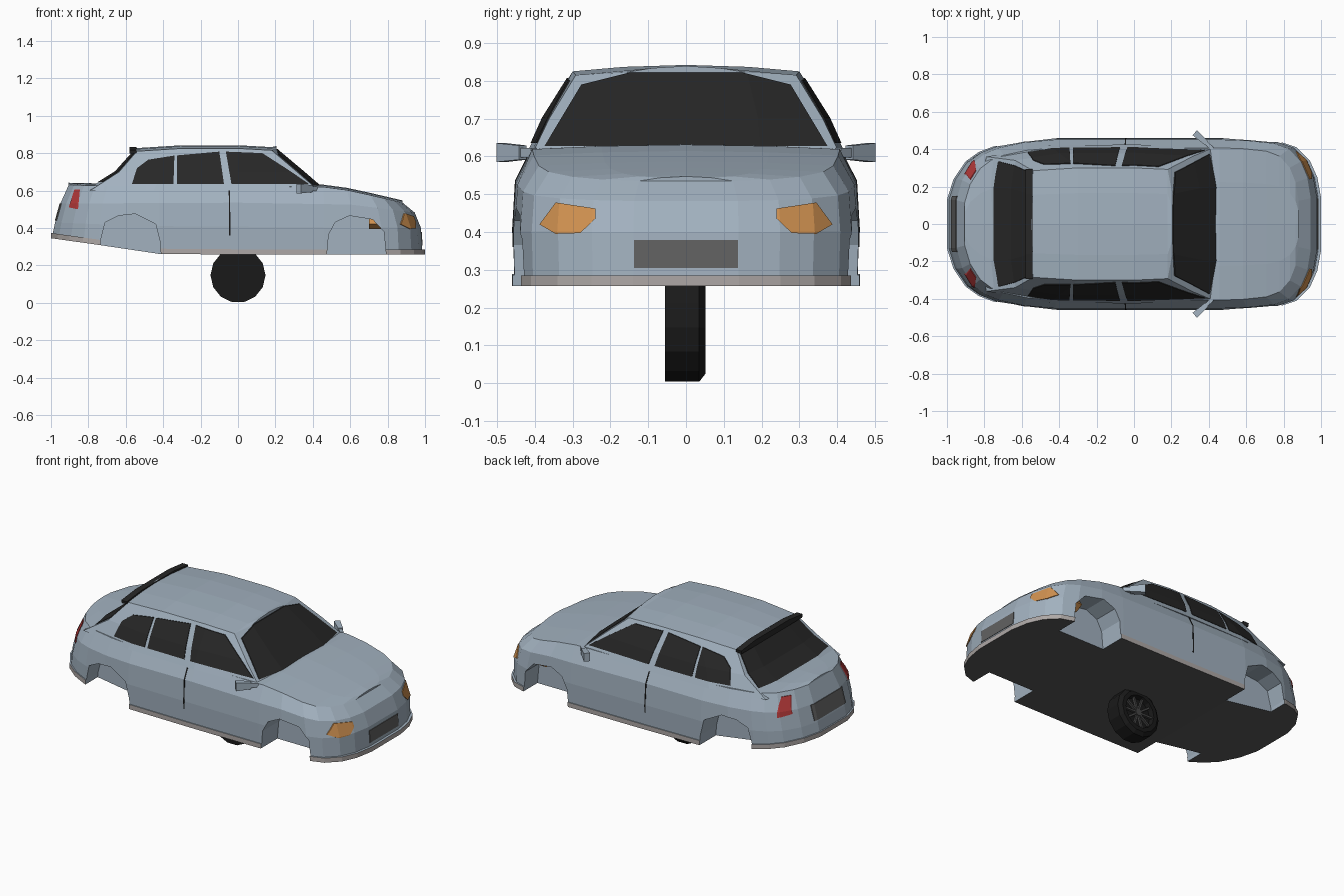
import bpy, bmesh, math
from mathutils import Matrix

if "Cube" in bpy.data.objects:
    bpy.data.objects.remove(bpy.data.objects["Cube"])


def material(name, r, g, b):
    m = bpy.data.materials.new(name)
    m.diffuse_color = (r, g, b, 1)
    m.use_nodes = True
    m.node_tree.nodes["Principled BSDF"].inputs["Base Color"].default_value = m.diffuse_color
    return m


PAINT = material("paint", .36, .44, .52)
TRIM = material("trim", .42, .39, .38)
FLOOR = material("underside", .10, .10, .10)
BLACK = material("black", .02, .02, .02)
RUBBER = material("rubber", .01, .01, .01)
RIM = material("rim", .06, .06, .06)
PLATE = material("plate", .12, .12, .12)
AMBER = material("amber", .62, .28, .08)
RED = material("red", .45, .04, .04)


def make(name, verts, faces, mats, idx=None):
    me = bpy.data.meshes.new(name)
    me.from_pydata(verts, [], faces)
    for m in mats:
        me.materials.append(m)
    if idx:
        me.polygons.foreach_set("material_index", idx)
    bm = bmesh.new()
    bm.from_mesh(me)
    bmesh.ops.recalc_face_normals(bm, faces=bm.faces)
    bm.to_mesh(me)
    bm.free()
    ob = bpy.data.objects.new(name, me)
    bpy.context.collection.objects.link(ob)
    return ob


def loft(name, levels, crown, mats, strip=False):
    """Closed shell: levels of (x, half width, z) per station, bridged over the top."""
    K, S = len(levels), len(levels[0])
    verts, faces, idx = [], [], []
    for i in range(S):
        left = [(l[i][0], -l[i][1], l[i][2]) for l in levels]
        x, w, z = levels[-1][i]
        top = [(x, w * f, z + crown * (1 - f * f)) for f in (-.55, 0, .55)]
        verts += left + top + [(p[0], -p[1], p[2]) for p in reversed(left)]
    n = 2 * K + 3
    for i in range(S - 1):
        for j in range(n):
            a, b = i * n + j, i * n + (j + 1) % n
            faces.append((a, b, b + n, a + n))
            idx.append((2 if j == n - 1 else 1 if j in (0, n - 2) else 0) if strip else 0)
    for o in (0, (S - 1) * n):
        for k in range(K - 1):
            faces.append((o + k, o + k + 1, o + n - 2 - k, o + n - 1 - k))
            idx.append(1 if strip and k == 0 else 0)
        faces.append(tuple(o + K - 1 + t for t in range(5)))
        idx.append(0)
    return make(name, verts, faces, mats, idx)


def prism(name, poly, axis, a, b, mats=()):
    n = len(poly)
    pt = (lambda p, d: (d, *p)) if axis == "x" else (lambda p, d: (p[0], d, p[1]))
    verts = [pt(p, a) for p in poly] + [pt(p, b) for p in poly]
    faces = [tuple(range(n)), tuple(range(n, 2 * n))]
    faces += [(i, (i + 1) % n, n + (i + 1) % n, n + i) for i in range(n)]
    return make(name, verts, faces, mats)


def boolean(ob, other, op):
    mod = ob.modifiers.new("cut", "BOOLEAN")
    mod.object, mod.operation, mod.solver = other, op, "EXACT"
    dg = bpy.context.evaluated_depsgraph_get()
    me = bpy.data.meshes.new_from_object(ob.evaluated_get(dg))
    ob.modifiers.clear()
    ob.data = me
    bpy.data.objects.remove(other)


def decal(name, poly, axis, a, b, source, mat, lift=.004):
    """Panel that follows the surface of source, raised a little."""
    ob = prism(name, poly, axis, a, b)
    shell = source.copy()
    shell.data = source.data.copy()
    bpy.context.collection.objects.link(shell)
    for v, nrm in [(v, v.normal.copy()) for v in shell.data.vertices]:
        v.co += nrm * lift
    boolean(ob, shell, "INTERSECT")
    ob.data.materials.clear()
    ob.data.materials.append(mat)
    ob.data.polygons.foreach_set("material_index", [0] * len(ob.data.polygons))


def lerp(table, x):
    for (x0, y0), (x1, y1) in zip(table, table[1:]):
        if x <= x1:
            return y0 + (y1 - y0) * max(0, (x - x0) / (x1 - x0))
    return table[-1][1]


# lower body: one plan outline, reshaped at each level
PLAN = [(1, .14), (.98, .25), (.94, .34), (.87, .41), (.78, .44), (.62, .455), (.46, .46),
        (0, .46), (-.42, .46), (-.6, .445), (-.75, .415), (-.83, .385), (-.90, .335),
        (-.965, .24), (-1, .13)]
SILL = [(-1, .345), (-.75, .31), (-.4, .258), (1, .257)]
MID = [(-1, .43), (-.5, .41), (1, .40)]
SHOULDER = [(-1, .53), (0, .535), (.6, .525), (1, .475)]
BELT = [(-.92, .63), (-.7, .625), (.45, .62), (.6, .60), (.73, .57), (.88, .535)]


def level(table, dz, narrow, front, rear):
    out = []
    for x, w in PLAN:
        nx = x - front * max(0, (x - .45) / .55) + rear * max(0, (-x - .45) / .55)
        out.append((nx, w * (1 - narrow), lerp(table, nx) + dz))
    return out


body = loft("car_body", [level(SILL, 0, 0, 0, 0), level(SILL, .028, 0, 0, 0),
                         level(SILL, .028, .012, .015, .01), level(MID, 0, .004, .022, .022),
                         level(SHOULDER, 0, .02, .055, .05), level(BELT, 0, .115, .12, .095)],
            .012, [PAINT, TRIM, FLOOR], True)

# cabin
base = [(.47, .2, .6), (.43, .41, .6), (0, .425, .6), (-.45, .42, .6), (-.79, .36, .6), (-.82, .2, .6)]
waist = [(.35, .19, .70), (.315, .362, .70), (0, .378, .70), (-.4, .375, .70), (-.635, .34, .70), (-.655, .19, .70)]
roof = [(.205, .16, .822), (.18, .292, .815), (0, .30, .825), (-.3, .30, .825), (-.54, .285, .81), (-.55, .16, .817)]
cabin = loft("cabin", [base, waist, roof], .017, [PAINT])

# windows
decal("windscreen", [(-.375, .627), (.375, .627), (.277, .79), (.15, .822), (-.15, .822), (-.277, .79)],
      "x", .05, .6, cabin, BLACK)
decal("rear_window", [(-.335, .645), (.335, .645), (.27, .81), (-.27, .81)], "x", -.9, -.45, cabin, BLACK)
WINDOWS = {"quarter_window": [(-.567, .635), (-.54, .72), (-.48, .765), (-.34, .787), (-.345, .635)],
           "rear_door_window": [(-.325, .635), (-.325, .788), (-.10, .808), (-.075, .635)],
           "front_door_window": [(-.035, .635), (-.065, .808), (.13, .80), (.27, .71), (.38, .635)]}
for s in (-1, 1):
    for name, poly in WINDOWS.items():
        decal(name, poly, "y", s * .24, s * .6, cabin, BLACK)

# lamps, plates and door seams
HEADLAMP = [(.24, .462), (.345, .478), (.388, .42), (.345, .395), (.28, .397), (.24, .435)]
for s in (-1, 1):
    decal("headlamp", [(s * y, z) for y, z in HEADLAMP], "x", .7, 1.1, body, AMBER)
    decal("tail_lamp", [(-.905, .51), (-.875, .605), (-.845, .605), (-.855, .50)], "y", s * .2, s * .6, body, RED)
    decal("door_seam", [(-.05, .62), (-.043, .62), (-.04, .36), (-.047, .36)], "y", s * .38, s * .6, body, RUBBER, .002)
decal("front_plate", [(-.137, .305), (.137, .305), (.137, .378), (-.137, .378)], "x", .9, 1.1, body, PLATE)
decal("rear_plate", [(-.15, .44), (.15, .44), (.15, .53), (-.15, .53)], "x", -1.1, -.85, body, PLATE)

# wheel arches
ARCHES = [[(-.74, .2), (-.735, .33), (-.71, .43), (-.64, .465), (-.55, .475), (-.44, .42), (-.415, .32), (-.41, .2)],
          [(.47, .2), (.485, .365), (.52, .43), (.595, .465), (.72, .445), (.78, .38), (.797, .2)]]
for poly in ARCHES:
    for s in (-1, 1):
        boolean(body, prism("arch_cutter", poly, "y", s * .30, s * .6), "DIFFERENCE")

# roof spoiler
prism("roof_spoiler", [(-.29, .797), (.29, .797), (.295, .817), (.16, .832), (-.16, .832), (-.295, .817)],
      "x", -.58, -.542, [BLACK])


def block(name, size, loc, angle, mat, taper=1):
    bpy.ops.mesh.primitive_cube_add(size=1)
    ob = bpy.context.object
    ob.name = name
    for v in ob.data.vertices:
        k = taper if v.co.x > 0 else 1
        v.co = (v.co.x * size[0], v.co.y * size[1] * k, v.co.z * size[2] * k)
    ob.data.transform(Matrix.Translation(loc) @ Matrix.Rotation(angle, 4, "Z"))
    ob.data.materials.append(mat)


# door mirrors
for s in (-1, 1):
    block("door_mirror", (.085, .036, .05), (.357, s * .46, .61), math.radians(-42) * s, PAINT, .75)
    block("mirror_stalk", (.05, .02, .025), (.40, s * .42, .61), math.radians(-42) * s, PAINT)


# wheel: lathed tyre and spoked rim
def lathe(name, profile, mat, sides=14):
    n = len(profile)
    verts = [(r * math.cos(2 * math.pi * i / sides), y, .147 + r * math.sin(2 * math.pi * i / sides))
             for i in range(sides) for r, y in profile]
    faces = [(i * n + j, i * n + j + 1, (i + 1) % sides * n + j + 1, (i + 1) % sides * n + j)
             for i in range(sides) for j in range(n - 1)]
    faces += [tuple(i * n for i in range(sides)), tuple(i * n + n - 1 for i in range(sides))]
    return make(name, verts, faces, [mat])


lathe("tyre", [(.10, -.055), (.147, -.055), (.147, .035), (.125, .052), (.1, .052), (.093, .022)], RUBBER)
lathe("rim_hub", [(.025, .02), (.022, .042)], RIM)
for i in range(10):
    bpy.ops.mesh.primitive_cube_add(size=1)
    ob = bpy.context.object
    ob.name = "rim_spoke"
    ob.data.transform(Matrix.Translation((0, 0, .147)) @ Matrix.Rotation(i * math.pi / 5, 4, "Y")
                      @ Matrix.Translation((.058, .032, 0)) @ Matrix.Diagonal((.08, .014, .012, 1)))
    ob.data.materials.append(RIM)
